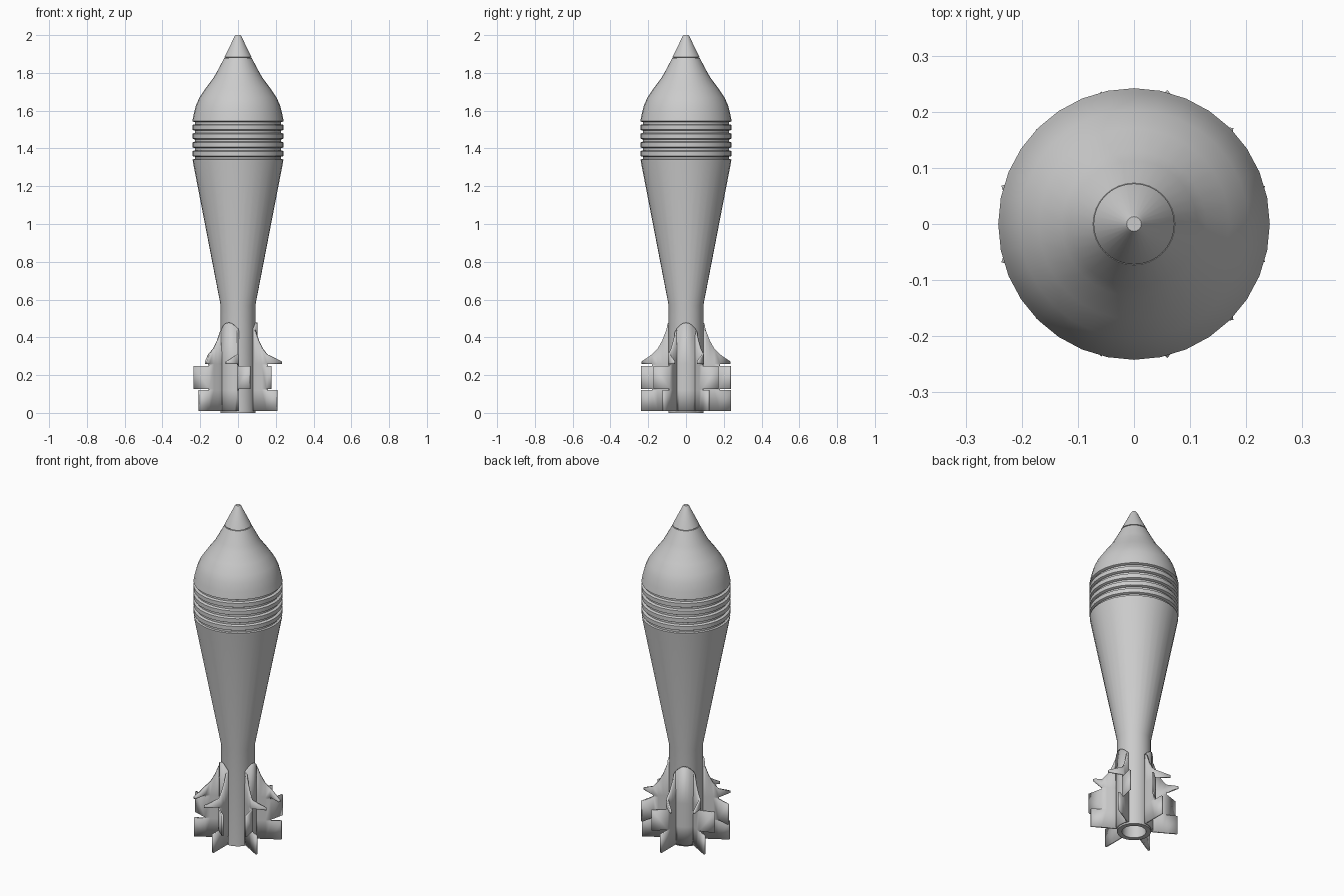
import bpy, bmesh
from math import sin, cos, radians, pi

if "Cube" in bpy.data.objects:
    bpy.data.objects.remove(bpy.data.objects["Cube"])


def finish(name, bm, angle=30):
    bmesh.ops.remove_doubles(bm, verts=bm.verts, dist=1e-4)
    bmesh.ops.recalc_face_normals(bm, faces=bm.faces)
    me = bpy.data.meshes.new(name)
    bm.to_mesh(me)
    bm.free()
    ob = bpy.data.objects.new(name, me)
    bpy.context.collection.objects.link(ob)
    bpy.ops.object.select_all(action='DESELECT')
    ob.select_set(True)
    bpy.context.view_layer.objects.active = ob
    bpy.ops.object.shade_smooth_by_angle(angle=radians(angle))
    return ob


def lathe(name, profile, n=32):
    """Revolve (radius, z) points around z."""
    bm = bmesh.new()
    rings = [[bm.verts.new((r * cos(2 * pi * i / n), r * sin(2 * pi * i / n), z))
              for i in range(n)] for r, z in profile]
    for a, b in zip(rings, rings[1:]):
        for i in range(n):
            j = (i + 1) % n
            bm.faces.new((a[i], a[j], b[j], b[i]))
    for ring in (rings[0], rings[-1]):
        bm.faces.new(ring)
    return finish(name, bm)


# Body: hollow tail tube, tapered case, grooved band, ogive
body = [(0.065, 0.2), (0.065, 0.0), (0.092, 0.0), (0.092, 0.57), (0.239, 1.33), (0.24, 1.342)]
for zc in (1.35, 1.396, 1.442, 1.488, 1.534):
    body += [(0.234, zc - 0.007), (0.228, zc - 0.006), (0.228, zc + 0.006), (0.234, zc + 0.007),
             (0.242, zc + 0.011)]
    if zc < 1.53:
        body.append((0.242, zc + 0.035))
body += [(0.234, 1.585), (0.222, 1.63), (0.204, 1.67), (0.17, 1.72), (0.129, 1.775),
         (0.113, 1.803), (0.073, 1.878)]
lathe("shell_body", body)

# Nose fuze with a fine seam below it
lathe("nose_fuze", [(0.066, 1.87), (0.066, 1.882), (0.072, 1.883), (0.018, 1.993), (0.013, 2.0)])


# Tail sheets: each wraps the tube and carries two fins with bent tabs
def polar(r, deg):
    return r * cos(radians(deg)), r * sin(radians(deg))


LEVELS = [0.01, 0.12, 0.126, 0.248, 0.26]
BEND = 0.178


def fin_sheet(name, centre):
    bm = bmesh.new()

    def strip(p, q, z):
        bm.faces.new([bm.verts.new(c) for c in
                      ((*p, z[0]), (*q, z[1]), (*q, z[2]), (*p, z[3]))])

    fin = [(BEND, 0.31), (0.15, 0.34), (0.125, 0.385), (0.108, 0.43)]
    base = [(-30, 0.445), (-20, 0.462), (-10, 0.474), (0, 0.478),
            (10, 0.474), (20, 0.462), (30, 0.445)]
    cols = [(*polar(r, centre - 30), z) for r, z in fin]
    cols += [(*polar(0.097, centre + a), z) for a, z in base]
    cols += [(*polar(r, centre + 30), z) for r, z in reversed(fin)]
    for a, b in zip(cols, cols[1:]):
        for lo, hi in zip(LEVELS, LEVELS[1:]):
            strip(a[:2], b[:2], (lo, lo, hi, hi))
        strip(a[:2], b[:2], (LEVELS[-1], LEVELS[-1], b[2], a[2]))
    for s in (-1, 1):
        root = polar(BEND, centre + 30 * s)
        strip(root, polar(0.238, centre + 30 * s), (0.01, 0.01, 0.12, 0.12))
        strip(root, polar(0.243, centre + 45 * s), (0.126, 0.126, 0.248, 0.248))
        strip(root, polar(0.24, centre + 15 * s), (0.26, 0.26, 0.272, 0.31))
    ob = finish(name, bm)
    mod = ob.modifiers.new("thickness", 'SOLIDIFY')
    mod.thickness = 0.011
    mod.offset = 0


for k in range(3):
    fin_sheet(f"tail_fin_sheet_{k + 1}", 120 * k)
